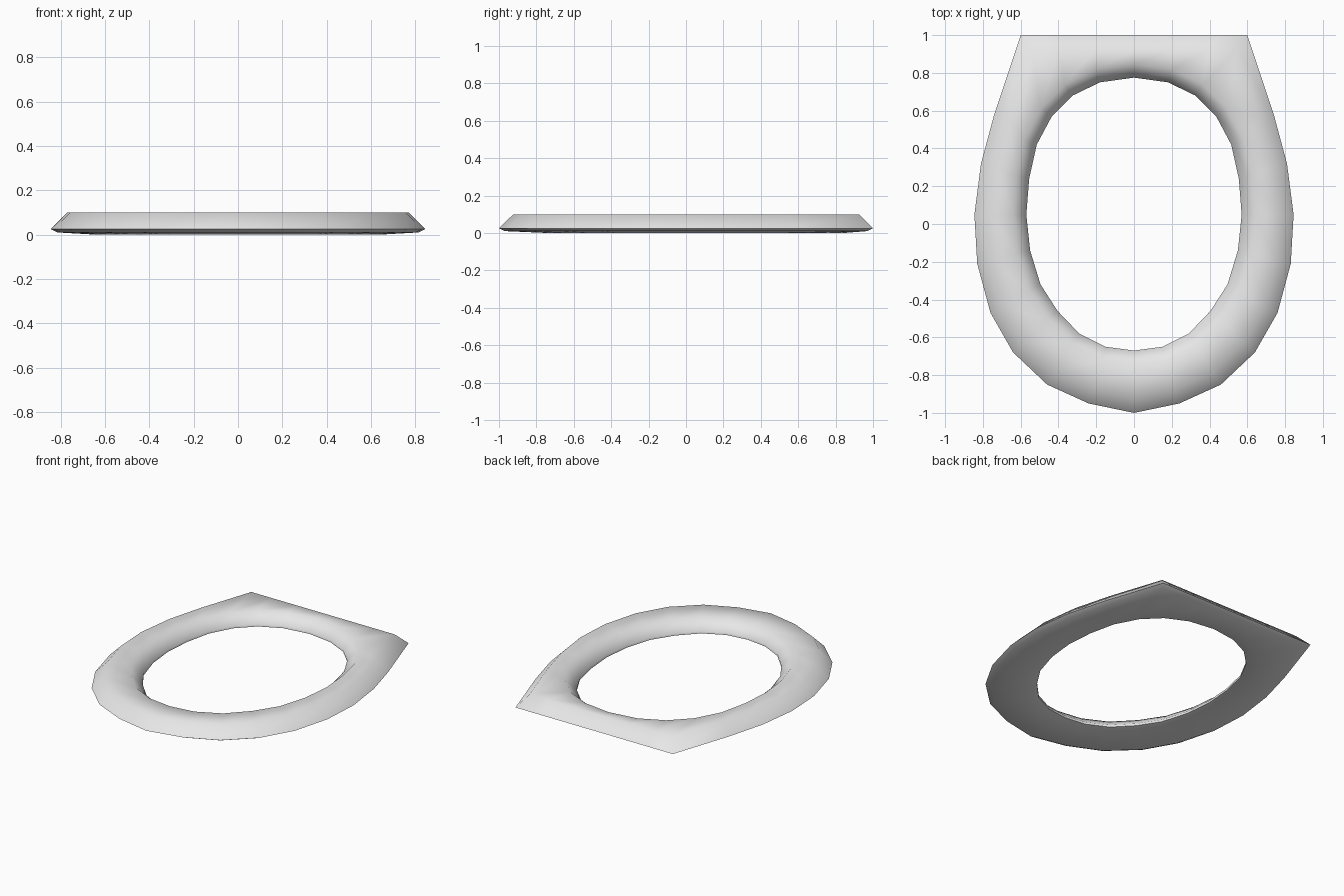
import bpy
import bmesh
import math
from mathutils import Vector

cube = bpy.data.objects.get("Cube")
if cube:
    bpy.data.objects.remove(cube, do_unlink=True)

# Half outlines, from the front centre round the left side to the back centre
OUTER = [(0, -1), (.24, -.95), (.46, -.85), (.64, -.68), (.76, -.47),
         (.83, -.21), (.845, .05), (.81, .32), (.74, .58), (.6, 1),
         (.4, 1), (.2, 1), (0, 1)]
INNER = [(0, -.67), (.15, -.65), (.29, -.58), (.405, -.46), (.495, -.32),
         (.55, -.14), (.57, .05), (.555, .24), (.515, .42), (.435, .57),
         (.325, .68), (.18, .75), (0, .775)]


def full_loop(half):
    """Mirror a half outline into a closed anticlockwise loop."""
    return [Vector(p) for p in half] + [Vector((-x, y)) for x, y in half[-2:0:-1]]


def inset(loop, distance):
    """Move every edge of the loop inward by the distance."""
    result = []
    for i, p in enumerate(loop):
        a = (p - loop[i - 1]).normalized()
        b = (loop[(i + 1) % len(loop)] - p).normalized()
        na, nb = Vector((-a.y, a.x)), Vector((-b.y, b.x))
        result.append(p + (na + nb) * distance / (1 + na.dot(nb)))
    return result


outer, inner = full_loop(OUTER), full_loop(INNER)

# Rings of the cross-section: outline, inset, height
SECTION = [
    (outer, 0, .025),       # outer rim
    (outer, .075, .1),      # outer ridge
    (inner, -.07, .095),    # inner ridge
    (inner, 0, .03),        # opening, upper edge
    (inner, 0, .015),       # opening, lower edge
    (inner, -.07, 0),       # underside
    (outer, .03, .01),      # underside, outer edge
]

bm = bmesh.new()
rings = [[bm.verts.new((p.x, p.y, z)) for p in inset(loop, d)]
         for loop, d, z in SECTION]
count = len(outer)
for r, ring in enumerate(rings):
    following = rings[(r + 1) % len(rings)]
    for i in range(count):
        j = (i + 1) % count
        bm.faces.new((ring[i], ring[j], following[j], following[i]))
bmesh.ops.recalc_face_normals(bm, faces=bm.faces)

mesh = bpy.data.meshes.new("seat_ring")
bm.to_mesh(mesh)
bm.free()
seat = bpy.data.objects.new("seat_ring", mesh)
bpy.context.collection.objects.link(seat)

# Plain light grey
grey = bpy.data.materials.new("light_grey")
grey.use_nodes = True
colour = (.8, .8, .8, 1)
grey.diffuse_color = colour
grey.node_tree.nodes["Principled BSDF"].inputs["Base Color"].default_value = colour
mesh.materials.append(grey)

# Soft shading over the top, crisp at the rim
bpy.ops.object.select_all(action="DESELECT")
seat.select_set(True)
bpy.context.view_layer.objects.active = seat
bpy.ops.object.shade_smooth_by_angle(angle=math.radians(60))
